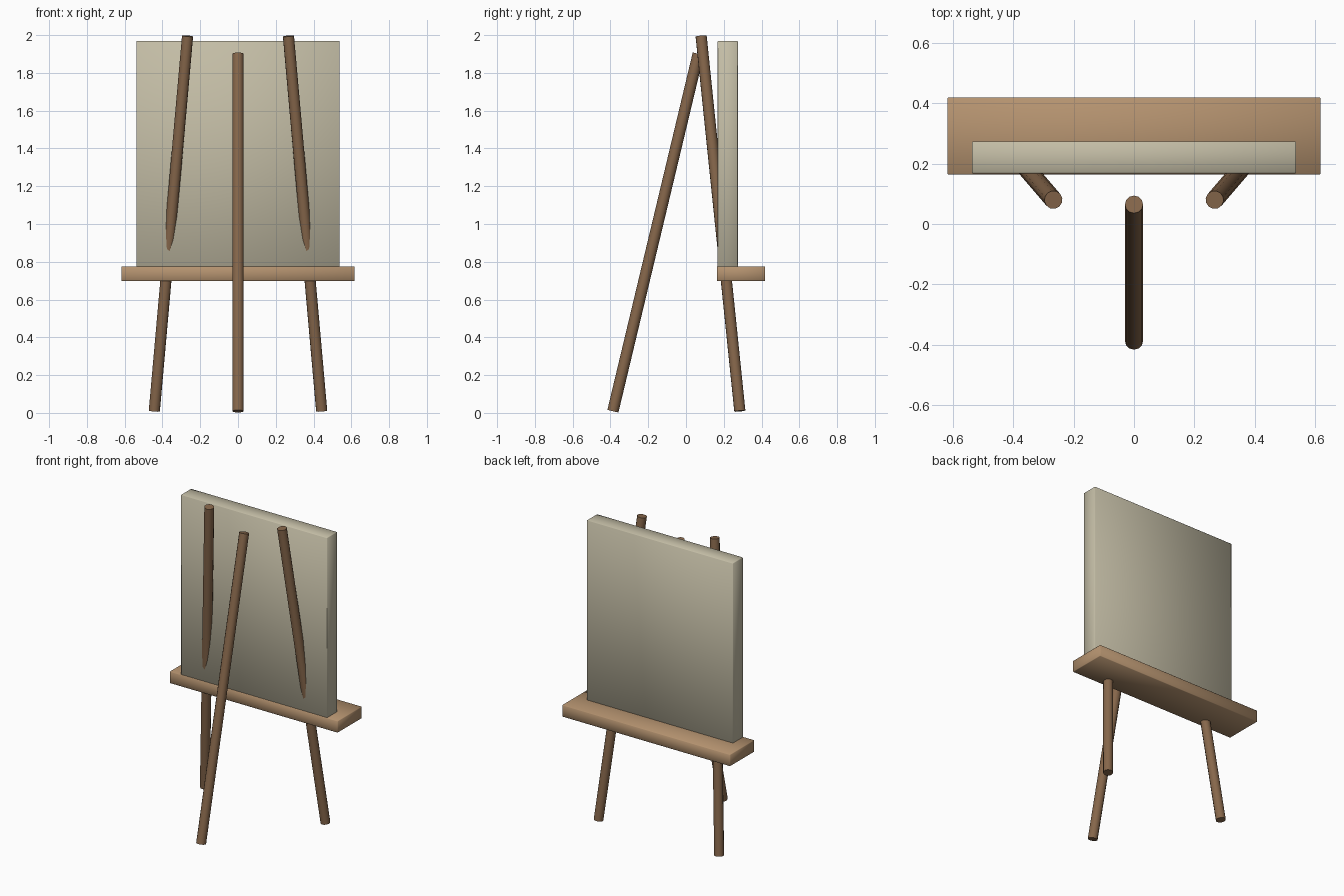
import bpy
import math
from mathutils import Vector

cube = bpy.data.objects.get("Cube")
if cube:
    bpy.data.objects.remove(cube, do_unlink=True)


def make_material(name, rgb):
    mat = bpy.data.materials.new(name)
    mat.use_nodes = True
    color = (*rgb, 1.0)
    mat.diffuse_color = color
    mat.node_tree.nodes["Principled BSDF"].inputs["Base Color"].default_value = color
    return mat


dark_wood = make_material("dark wood", (0.24, 0.135, 0.07))
light_wood = make_material("light wood", (0.46, 0.29, 0.16))
cream = make_material("cream canvas", (0.55, 0.51, 0.38))


def make_board(name, low, high, mat):
    """Box between two corners, with a fine softened edge."""
    low, high = Vector(low), Vector(high)
    bpy.ops.mesh.primitive_cube_add(size=1, location=(low + high) / 2)
    board = bpy.context.object
    board.name = name
    board.scale = high - low
    bpy.ops.object.transform_apply(location=False, rotation=False, scale=True)
    board.data.materials.append(mat)
    bevel = board.modifiers.new("soft edge", 'BEVEL')
    bevel.width = 0.003
    bevel.segments = 1
    bpy.ops.object.shade_smooth()
    return board


def make_leg(name, foot, top, radius=0.03):
    """Round pole running from foot to top."""
    foot, top = Vector(foot), Vector(top)
    axis = top - foot
    bpy.ops.mesh.primitive_cylinder_add(vertices=12, radius=radius,
                                        depth=axis.length,
                                        location=(foot + top) / 2)
    leg = bpy.context.object
    leg.name = name
    leg.rotation_euler = axis.to_track_quat('Z', 'Y').to_euler()
    leg.data.materials.append(dark_wood)
    bpy.ops.object.shade_smooth_by_angle(angle=math.radians(40))
    return leg


# Canvas and the tray it rests on
make_board("canvas", (-0.537, 0.168, 0.77), (0.537, 0.274, 1.97), cream)
make_board("tray", (-0.618, 0.164, 0.698), (0.618, 0.419, 0.776), light_wood)

# Splayed pair of legs that pass behind the canvas and through the tray
for side, label in ((1, "left"), (-1, "right")):
    make_leg(label + "_leg", (side * 0.443, 0.285, 0.01),
             (side * 0.267, 0.08, 1.995))

# Single prop leg
make_leg("prop_leg", (0, -0.387, 0.009), (0, 0.065, 1.901))
